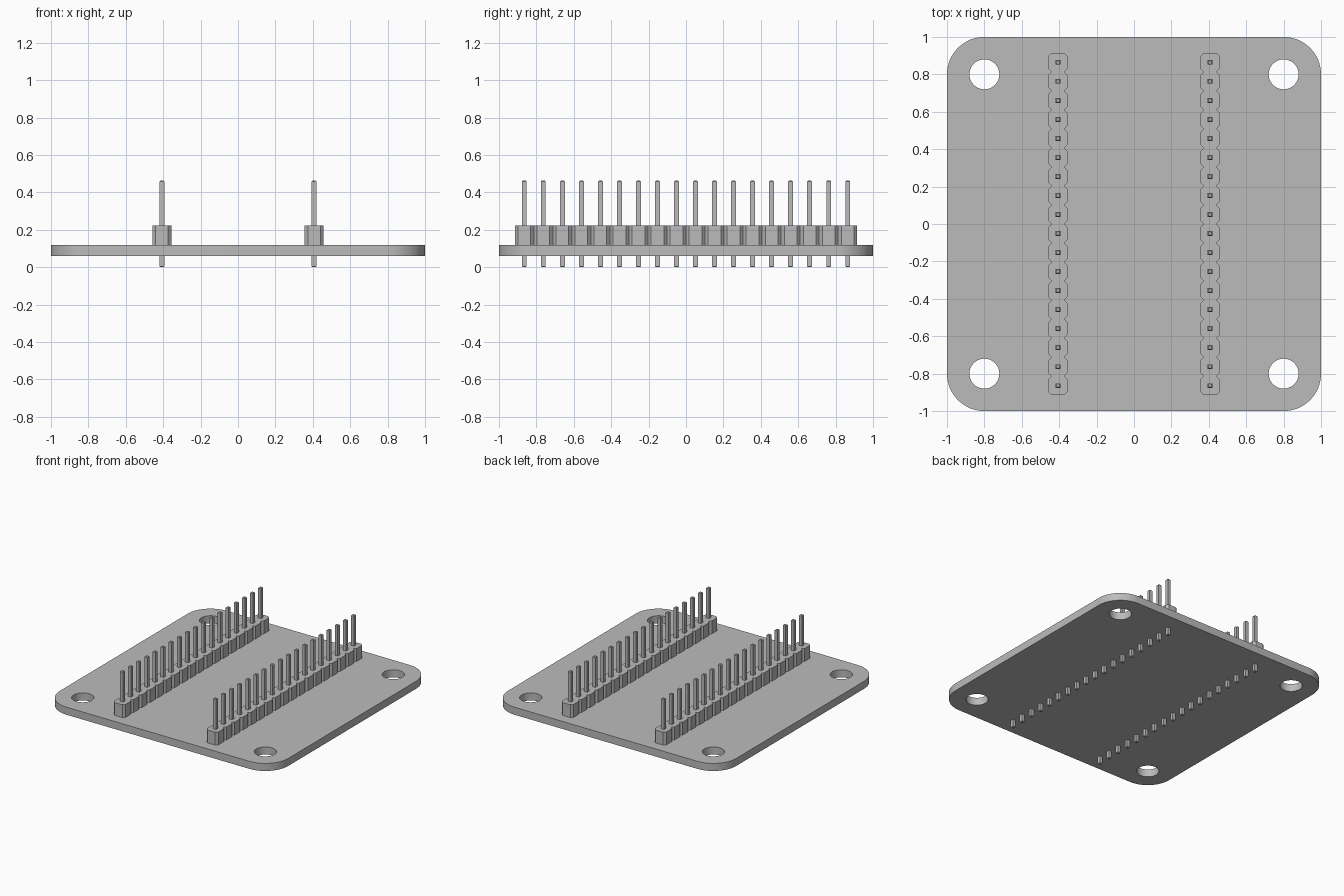
import bpy, bmesh, math

PITCH = 0.1017
PINS = 18
ROW_X = 4 * PITCH
BOARD_BOTTOM, BOARD_TOP = 0.06, 0.12

if "Cube" in bpy.data.objects:
    bpy.data.objects.remove(bpy.data.objects["Cube"])

grey = bpy.data.materials.new("plain grey")
grey.use_nodes = True
colour = (0.5, 0.5, 0.5, 1)
grey.diffuse_color = colour
grey.node_tree.nodes["Principled BSDF"].inputs["Base Color"].default_value = colour


def arc(cx, cy, radius, start, sweep, steps):
    return [(cx + radius * math.cos(start + sweep * i / steps),
             cy + radius * math.sin(start + sweep * i / steps))
            for i in range(steps + 1)]


def make_board():
    """Rounded square plate with four round mounting holes."""
    curve = bpy.data.curves.new("circuit_board", "CURVE")
    curve.dimensions = "2D"
    curve.fill_mode = "BOTH"
    curve.extrude = (BOARD_TOP - BOARD_BOTTOM) / 2
    corners = [(0.8, 0.8), (-0.8, 0.8), (-0.8, -0.8), (0.8, -0.8)]
    outline = []
    for i, (x, y) in enumerate(corners):
        outline += arc(x, y, 0.2, i * math.pi / 2, math.pi / 2, 16)
    loops = [outline]
    loops += [arc(x, y, 0.08, 0, 2 * math.pi, 40)[:-1] for x, y in corners]
    for loop in loops:
        spline = curve.splines.new("POLY")
        spline.points.add(len(loop) - 1)
        for point, (x, y) in zip(spline.points, loop):
            point.co = (x, y, 0, 1)
        spline.use_cyclic_u = True
    board = bpy.data.objects.new("circuit_board", curve)
    bpy.context.collection.objects.link(board)
    board.location.z = (BOARD_TOP + BOARD_BOTTOM) / 2
    bpy.ops.object.select_all(action="DESELECT")
    board.select_set(True)
    bpy.context.view_layer.objects.active = board
    bpy.ops.object.convert(target="MESH")
    board = bpy.context.object
    board.data.materials.clear()
    board.data.materials.append(grey)
    bm = bmesh.new()
    bm.from_mesh(board.data)
    bmesh.ops.remove_doubles(bm, verts=bm.verts, dist=0.0001)
    bmesh.ops.recalc_face_normals(bm, faces=bm.faces)
    bm.to_mesh(board.data)
    bm.free()
    bpy.ops.object.shade_smooth_by_angle(angle=math.radians(30))


def beveled_box(bm, y, width, bottom, top, bevel, pick):
    """Add a square post at y, bevelling the edges that pick accepts."""
    verts = bmesh.ops.create_cube(bm, size=1)["verts"]
    for v in verts:
        v.co = (v.co.x * width, y + v.co.y * width,
                bottom + (v.co.z + 0.5) * (top - bottom))
    edges = {e for v in verts for e in v.link_edges}
    bmesh.ops.bevel(bm, geom=[e for e in edges if pick(e)], offset=bevel,
                    segments=1, affect="EDGES")


def is_vertical(edge):
    a, b = edge.verts
    return abs(a.co.z - b.co.z) > 0.01


def make_row(name, x, width, bottom, top, bevel, pick):
    """Repeat one post along the length of the board."""
    bm = bmesh.new()
    for i in range(PINS):
        y = (i - (PINS - 1) / 2) * PITCH
        beveled_box(bm, y, width, bottom, top, bevel, pick)
    mesh = bpy.data.meshes.new(name)
    bm.to_mesh(mesh)
    bm.free()
    mesh.materials.append(grey)
    obj = bpy.data.objects.new(name, mesh)
    obj.location.x = x
    bpy.context.collection.objects.link(obj)


make_board()

# Pin headers: chamfered housings with square pins passing through the board
for side, x in (("left", ROW_X), ("right", -ROW_X)):
    make_row(side + "_header_housing", x, PITCH, BOARD_TOP, 0.222,
             0.017, is_vertical)
    make_row(side + "_header_pins", x, 0.0256, 0, 0.463,
             0.005, lambda e: not is_vertical(e))
